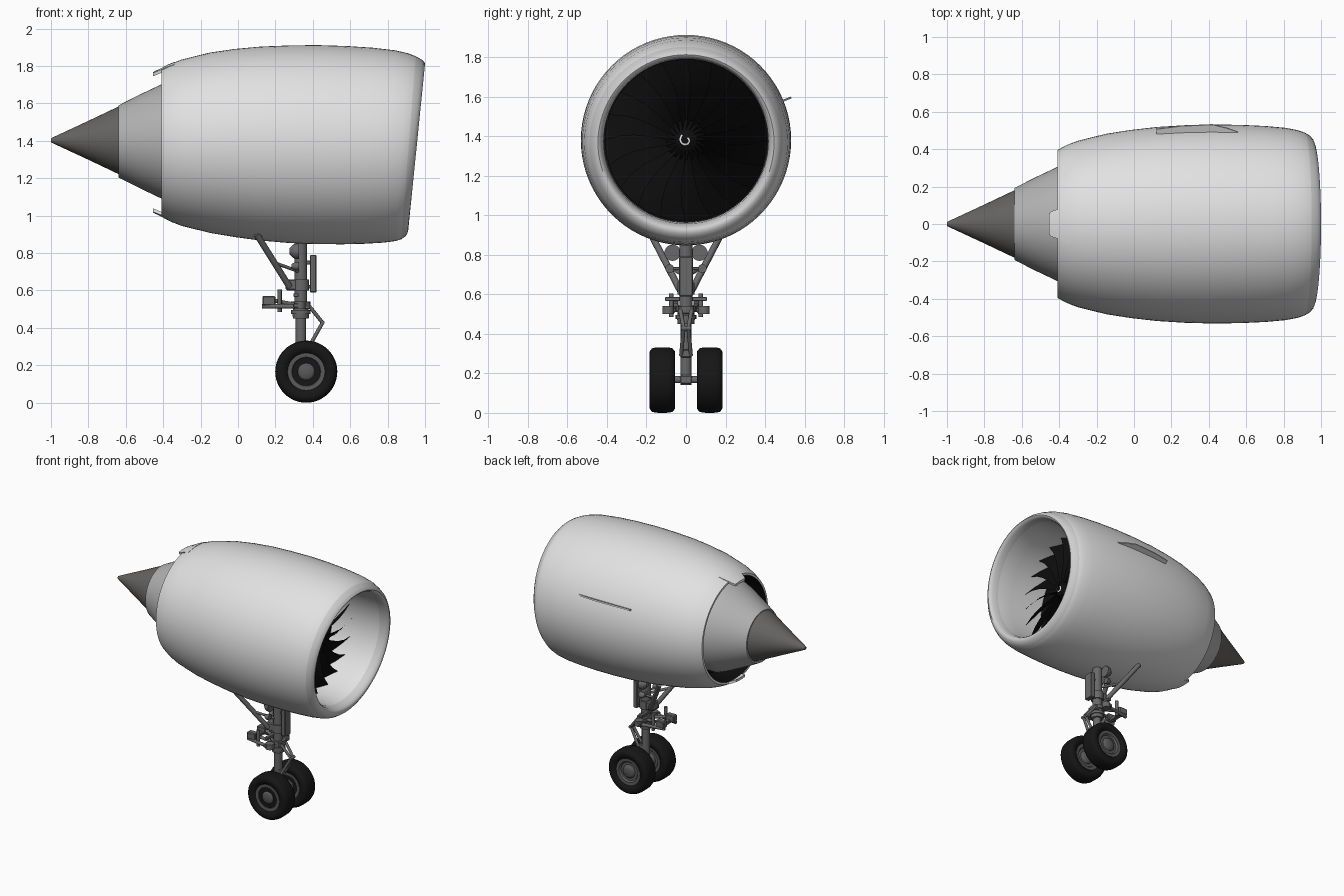
import bpy, bmesh, math
from mathutils import Vector, Matrix

if "Cube" in bpy.data.objects:
    bpy.data.objects.remove(bpy.data.objects["Cube"])

def material(name, r, g, b):
    m = bpy.data.materials.new(name)
    m.diffuse_color = (r, g, b, 1)
    m.use_nodes = True
    m.node_tree.nodes["Principled BSDF"].inputs["Base Color"].default_value = m.diffuse_color
    return m

COWL = material("cowl_white", 0.76, 0.76, 0.76)
LIP = material("lip_grey", 0.62, 0.62, 0.62)
CORE = material("core_grey", 0.45, 0.45, 0.45)
CONE = material("exhaust_dark_grey", 0.13, 0.125, 0.12)
GEAR = material("gear_grey", 0.14, 0.14, 0.14)
HUB = material("hub_grey", 0.10, 0.10, 0.10)
TYRE = material("tyre_black", 0.008, 0.008, 0.008)
FAN = material("fan_black", 0.004, 0.004, 0.004)
WHITE = material("mark_white", 0.8, 0.8, 0.8)

def finish(name, bm, mats, angle=35):
    bmesh.ops.recalc_face_normals(bm, faces=bm.faces)
    me = bpy.data.meshes.new(name)
    bm.to_mesh(me)
    bm.free()
    for m in mats:
        me.materials.append(m)
    me.polygons.foreach_set("use_smooth", [True] * len(me.polygons))
    me.set_sharp_from_angle(angle=math.radians(angle))
    ob = bpy.data.objects.new(name, me)
    bpy.context.collection.objects.link(ob)
    return ob

def skin(name, rings, mats, bands=None, caps=(0, 0), angle=35):
    """Join closed rings of points into a capped skin; bands = material per band."""
    bm = bmesh.new()
    loops = [[bm.verts.new(p) for p in ring] for ring in rings]
    n = len(loops[0])
    for i, (a, b) in enumerate(zip(loops, loops[1:])):
        for k in range(n):
            f = bm.faces.new((a[k], a[(k + 1) % n], b[(k + 1) % n], b[k]))
            f.material_index = bands[i] if bands else 0
    for loop, m in ((loops[0], caps[0]), (loops[-1], caps[1])):
        bm.faces.new(loop).material_index = m
    return finish(name, bm, mats, angle)

def lathe(name, profile, start, axis, mat, n=32):
    """Spin (distance, radius) points around an axis."""
    q = Vector((0, 0, 1)).rotation_difference(Vector(axis))
    rings = [[Vector(start) + q @ Vector((max(r, 0.0005) * math.cos(t), max(r, 0.0005) * math.sin(t), d))
              for t in (2 * math.pi * k / n for k in range(n))] for d, r in profile]
    return skin(name, rings, [mat])

def rod(name, a, b, r, mat=GEAR, n=14):
    d = Vector(b) - Vector(a)
    return lathe(name, [(0, r), (d.length, r)], a, d.normalized(), mat, n)

def box(name, c, s, mat=GEAR):
    bm = bmesh.new()
    bmesh.ops.create_cube(bm, size=1, matrix=Matrix.Translation(c) @ Matrix.Diagonal((*s, 1)))
    bmesh.ops.bevel(bm, geom=bm.edges[:], offset=min(s) * 0.12, segments=1, affect='EDGES')
    return finish(name, bm, [mat])

# Cowl: rings given by their top and bottom points (x, z, x, z), rear duct to fan duct
cowl = [(-.25, 1.755, -.25, 1.03), (-.41, 1.770, -.41, 1.012), (-.41, 1.785, -.41, .995),
        (-.36, 1.812, -.36, .968), (-.30, 1.835, -.30, .945), (-.15, 1.872, -.15, .908),
        (-.02, 1.891, -.02, .886), (.12, 1.904, .12, .867), (.27, 1.910, .27, .854),
        (.42, 1.912, .41, .848), (.58, 1.907, .56, .847), (.72, 1.898, .68, .850),
        (.84, 1.884, .78, .856), (.91, 1.868, .84, .864), (.95, 1.852, .873, .874),
        (.98, 1.836, .895, .889), (.995, 1.822, .906, .906), (1.0, 1.812, .910, .921),
        (.995, 1.803, .906, .932), (.975, 1.795, .888, .945), (.93, 1.790, .85, .957),
        (.80, 1.792, .76, .963), (.66, 1.796, .66, .964), (.50, 1.796, .50, .964)]
N = 80
rings = []
for xt, zt, xb, zb in cowl:
    r = (zt - zb) / 2
    rings.append([((xt + xb) / 2 + (xt - xb) / 2 * math.cos(t), r * math.sin(t), (zt + zb) / 2 + r * math.cos(t))
                  for t in (2 * math.pi * k / N for k in range(N))])
bands = [2] + [0] * 13 + [1] * 6 + [0] * 3
skin("engine_cowl", rings, [COWL, LIP, FAN], bands, (2, 2), 40)

# Rear tabs at top and bottom of the nozzle
for name, s in (("top_nozzle_tab", 1), ("bottom_nozzle_tab", -1)):
    rows = []
    for x, r, w in ((-.34, .43, .25), (-.38, .414, .23), (-.41, .397, .20), (-.44, .383, .18), (-.455, .375, .15)):
        ts = [w * (k / 4 - 1) for k in range(9)]
        arc = [(x, q * math.sin(t), 1.392 + s * q * math.cos(t)) for q, tt in ((r, ts), (r - .018, ts[::-1])) for t in tt]
        rows.append(arc)
    skin(name, rows, [COWL])

# Core nozzle and exhaust cone
lathe("core_nozzle", [(-.28, .33), (-.35, .328), (-.41, .305), (-.53, .248), (-.64, .192), (-.64, .18), (-.60, .17)],
      (0, 0, 1.397), (1, 0, 0), CORE, 64)
lathe("exhaust_cone", [(-.60, .19), (-.64, .180), (-.80, .104), (-.985, .018), (-1.0, .010)],
      (0, 0, 1.403), (1, 0, 0), CONE, 64)

# Fan: twisted blades, spinner and spiral mark
FC, COUNT = 1.38, 20
bm = bmesh.new()
for i in range(COUNT):
    a0 = 2 * math.pi * i / COUNT
    prev = None
    for j in range(6):
        r = .05 + .36 * j / 5
        tw = .42 - .06 * j / 5
        row = []
        for x, a in ((.665, a0), (.61, a0 + tw * .45), (.54, a0 + tw)):
            a += .25 * math.sin(j / 5 * math.pi) * .4
            row.append(bm.verts.new((x, r * math.sin(a), FC + r * math.cos(a))))
        if prev:
            for k in range(2):
                bm.faces.new((prev[k], prev[k + 1], row[k + 1], row[k]))
        prev = row
finish("fan_blades", bm, [FAN])
lathe("fan_spinner", [(.52, .11), (.61, .10), (.65, .07), (.675, .03), (.685, 0)], (0, 0, FC), (1, 0, 0), FAN)
bm = bmesh.new()
prev = None
for k in range(25):
    a, r = k / 24 * 1.6 * math.pi + .6, .012 + .02 * k / 24
    row = [bm.verts.new((.689 - q * .3, q * math.sin(a), FC + q * math.cos(a))) for q in (r - .004, r + .004)]
    if prev:
        bm.faces.new((prev[0], prev[1], row[1], row[0]))
    prev = row
finish("spinner_spiral", bm, [WHITE])

# Strake on the +y side of the cowl
out, nrm = Vector((0, math.cos(.385), math.sin(.385))), Vector((0, -math.sin(.385), math.cos(.385)))
shape = [(.12, .50), (.12, .548), (.25, .566), (.42, .574), (.50, .553), (.56, .53), (.56, .50)]
skin("cowl_strake", [[Vector((x, 0, FC)) + out * r + nrm * h for x, r in shape] for h in (-.005, .005)], [COWL])

# Landing gear leg
X = .336
lathe("gear_leg", [(.14, .028), (.45, .028), (.45, .042), (.475, .045), (.475, .052), (.495, .052), (.495, .042),
                   (.515, .042), (.515, .052), (.54, .052), (.54, .034), (.60, .034), (.60, .044), (.66, .044),
                   (.66, .034), (.90, .034)], (X, 0, 0), (0, 0, 1), GEAR, 24)
box("leg_rear_lug", (.285, 0, .63), (.06, .07, .06))
box("leg_front_plate", (.402, 0, .69), (.035, .07, .20))
for z in (.62, .75):
    box("plate_bracket", (.37, 0, z), (.05, .03, .02))
rod("wheel_axle", (.355, -.17, .168), (.355, .17, .168), .018)
box("axle_block", (.345, 0, .168), (.06, .06, .045))

# Torque links ahead of the leg
rod("torque_link_hinge", (.452, -.025, .428), (.452, .025, .428), .011)
for s in (-1, 1):
    rod("upper_torque_link", (.37, s * .03, .53), (.452, s * .012, .428), .010)
    rod("lower_torque_link", (.452, s * .012, .428), (.375, s * .025, .29), .010)
box("lower_link_lug", (.365, 0, .30), (.04, .05, .04))
box("upper_link_lug", (.365, 0, .52), (.04, .08, .04))

# Paired parts: braces, lamps, steering actuators and wheels
tyre = [(-.045, .098), (-.058, .11), (-.065, .13), (-.063, .147), (-.052, .160), (-.034, .165), (0, .166)]
tyre += [(-d, r) for d, r in tyre[-2::-1]]
hub = [(-.054, 0), (-.054, .032), (-.046, .045), (-.036, .05), (-.036, .068), (-.048, .078), (-.05, .10)]
hub += [(-d, r) for d, r in hub[::-1]]
for side, s in (("left", -1), ("right", 1)):
    rod(side + "_brace", (.10, s * .175, .90), (.275, s * .03, .62), .017)
    rod(side + "_brace_stay", (.19, s * .10, .75), (.33, s * .02, .70), .009)
    lathe(side + "_lamp", [(0, .015), (.02, .036), (.035, .041), (.05, .041), (.05, .034)],
          (.275, s * .068, .81), (1, 0, 0), GEAR, 24)
    lathe(side + "_small_lamp", [(0, .01), (.02, .022), (.04, .022)], (.285, s * .083, .73), (1, 0, 0), GEAR, 18)
    rod(side + "_lamp_arm", (.31, 0, .81), (.30, s * .07, .81), .010)
    rod(side + "_small_lamp_arm", (.32, 0, .73), (.30, s * .083, .73), .007)
    box(side + "_steering_block", (.165, s * .06, .545), (.07, .045, .05))
    rod(side + "_steering_rod", (.13, s * .065, .515), (.33, s * .10, .515), .012)
    rod(side + "_steering_upper_rod", (.17, s * .06, .55), (.30, s * .03, .525), .011)
    rod(side + "_steering_post", (.222, s * .075, .485), (.222, s * .075, .605), .012)
    lathe(side + "_steering_ring", [(-.02, .012), (-.02, .03), (.02, .03), (.02, .012)],
          (.33, s * .09, .52), (0, 0, 1), GEAR, 18)
    lathe(side + "_tyre", tyre + tyre[:1], (.365, s * .12, .166), (0, 1, 0), TYRE, 48)
    lathe(side + "_wheel_hub", hub, (.365, s * .12, .166), (0, 1, 0), HUB, 28)
for z, w in ((.575, .21), (.52, .24)):
    box("steering_crossbar", (.31, 0, z), (.025, w, .02))
box("steering_rear_bar", (.17, 0, .525), (.03, .16, .025))
